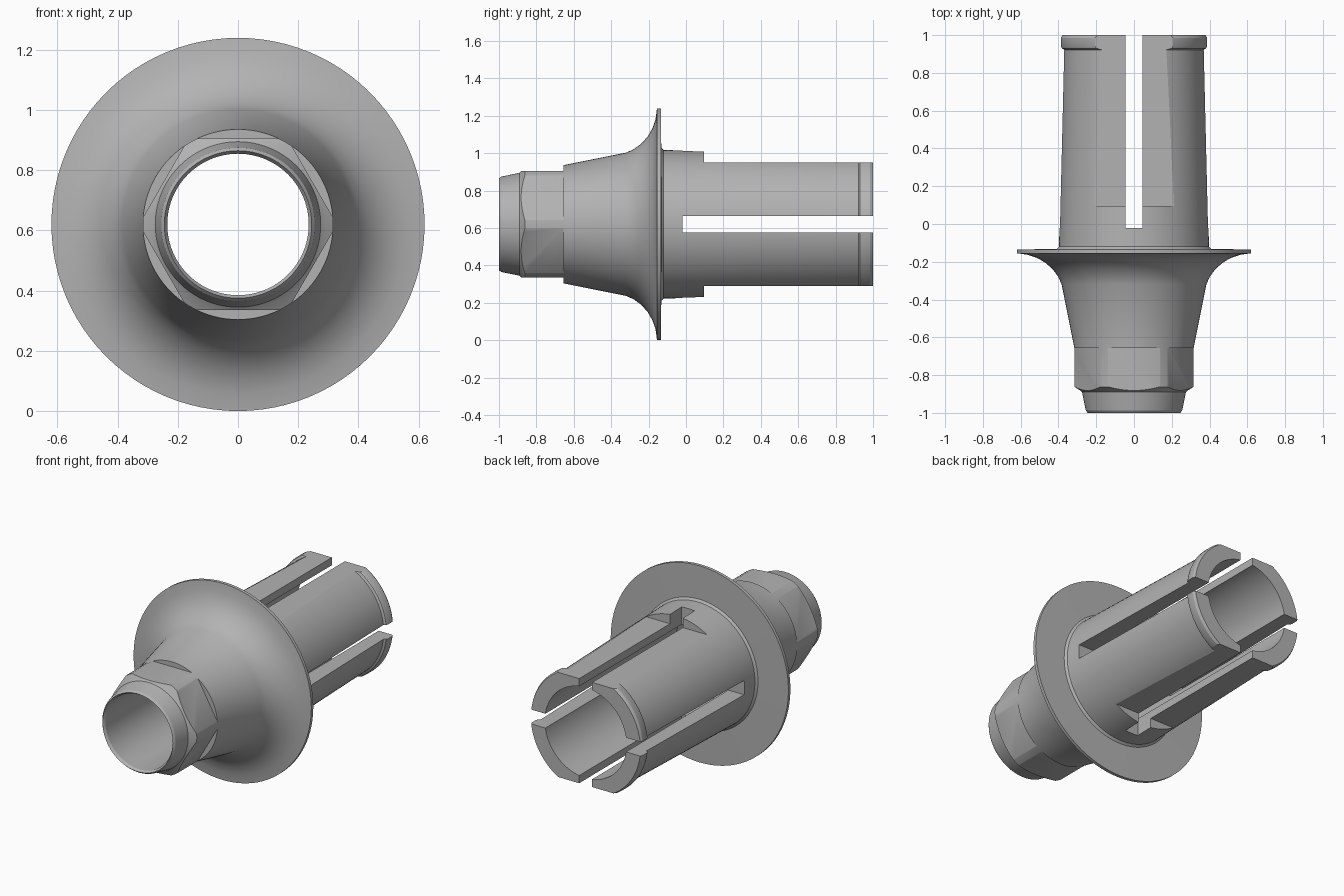
import bpy, bmesh, math
from mathutils import Matrix, Vector

if "Cube" in bpy.data.objects:
    bpy.data.objects.remove(bpy.data.objects["Cube"])

AXIS_Z = 0.62      # height of the part's long axis, which runs along y
SEG = 96

metal = bpy.data.materials.new("grey metal")
metal.diffuse_color = (0.45, 0.45, 0.45, 1)
metal.use_nodes = True
metal.node_tree.nodes["Principled BSDF"].inputs["Base Color"].default_value = metal.diffuse_color


def link(name, bm):
    bmesh.ops.recalc_face_normals(bm, faces=bm.faces)
    me = bpy.data.meshes.new(name)
    bm.to_mesh(me)
    bm.free()
    ob = bpy.data.objects.new(name, me)
    bpy.context.collection.objects.link(ob)
    return ob


def revolve(name, profile):
    """Closed (y, radius) profile turned around the long axis."""
    bm = bmesh.new()
    rings = []
    for i in range(SEG):
        a = 2 * math.pi * i / SEG
        rings.append([bm.verts.new((r * math.cos(a), y, AXIS_Z + r * math.sin(a)))
                      for y, r in profile])
    n = len(profile)
    for i in range(SEG):
        p, q = rings[i], rings[(i + 1) % SEG]
        for j in range(n):
            k = (j + 1) % n
            bm.faces.new((p[j], p[k], q[k], q[j]))
    return link(name, bm)


def cutter(x, y, z, angle=0):
    """Box with the given (min, max) ranges, turned about the long axis."""
    bm = bmesh.new()
    bmesh.ops.create_cube(bm, size=1)
    for v in bm.verts:
        v.co = Vector([lo + (c + 0.5) * (hi - lo)
                       for c, (lo, hi) in zip(v.co, (x, y, z))])
    turn = Matrix.Translation((0, 0, AXIS_Z)) @ Matrix.Rotation(angle, 4, 'Y')
    bmesh.ops.transform(bm, matrix=turn, verts=bm.verts)
    ob = link("cutter", bm)
    ob.hide_render = True
    return ob


# Outer shape: nose, hex blank, cone, flare, flange, post, end lip
outer = [(-1, 0.245), (-0.988, 0.255), (-0.89, 0.275), (-0.88, 0.287),
         (-0.862, 0.316), (-0.655, 0.316),
         (-0.32, 0.383), (-0.28, 0.401), (-0.24, 0.43), (-0.205, 0.469),
         (-0.18, 0.512), (-0.163, 0.562), (-0.155, 0.62), (-0.135, 0.62),
         (-0.132, 0.41), (-0.12, 0.397),
         (0.922, 0.372), (0.93, 0.385), (0.942, 0.39), (0.985, 0.39), (1, 0.382)]
# Stepped bore, listed from the back opening to the front
bore = [(1, 0.285), (-0.3, 0.285), (-0.35, 0.235), (-0.985, 0.235)]
body = revolve("abutment_body", outer + bore)

cutters = []
# Six flats of the hex
for i in range(6):
    cutters.append(cutter((-0.3, 0.3), (-0.895, -0.656), (0.285, 0.5),
                          i * math.pi / 3))
# Flats on top and bottom of the post
for i in range(2):
    cutters.append(cutter((-0.5, 0.5), (0.095, 1.2), (0.33, 0.6), i * math.pi))
# Crossed slots that split the post into four fingers
for i in range(2):
    cutters.append(cutter((-0.045, 0.045), (-0.02, 1.2), (-0.7, 0.7),
                          i * math.pi / 2))

for c in cutters:
    m = body.modifiers.new("cut", 'BOOLEAN')
    m.operation = 'DIFFERENCE'
    m.solver = 'EXACT'
    m.object = c

# Bake the cuts and drop the cutters
dg = bpy.context.evaluated_depsgraph_get()
baked = bpy.data.meshes.new_from_object(body.evaluated_get(dg))
body.modifiers.clear()
body.data = baked
for c in cutters:
    bpy.data.objects.remove(c, do_unlink=True)

body.data.materials.clear()
body.data.materials.append(metal)
for p in body.data.polygons:
    p.material_index = 0

bpy.context.view_layer.objects.active = body
body.select_set(True)
bpy.ops.object.shade_smooth_by_angle(angle=math.radians(25))
